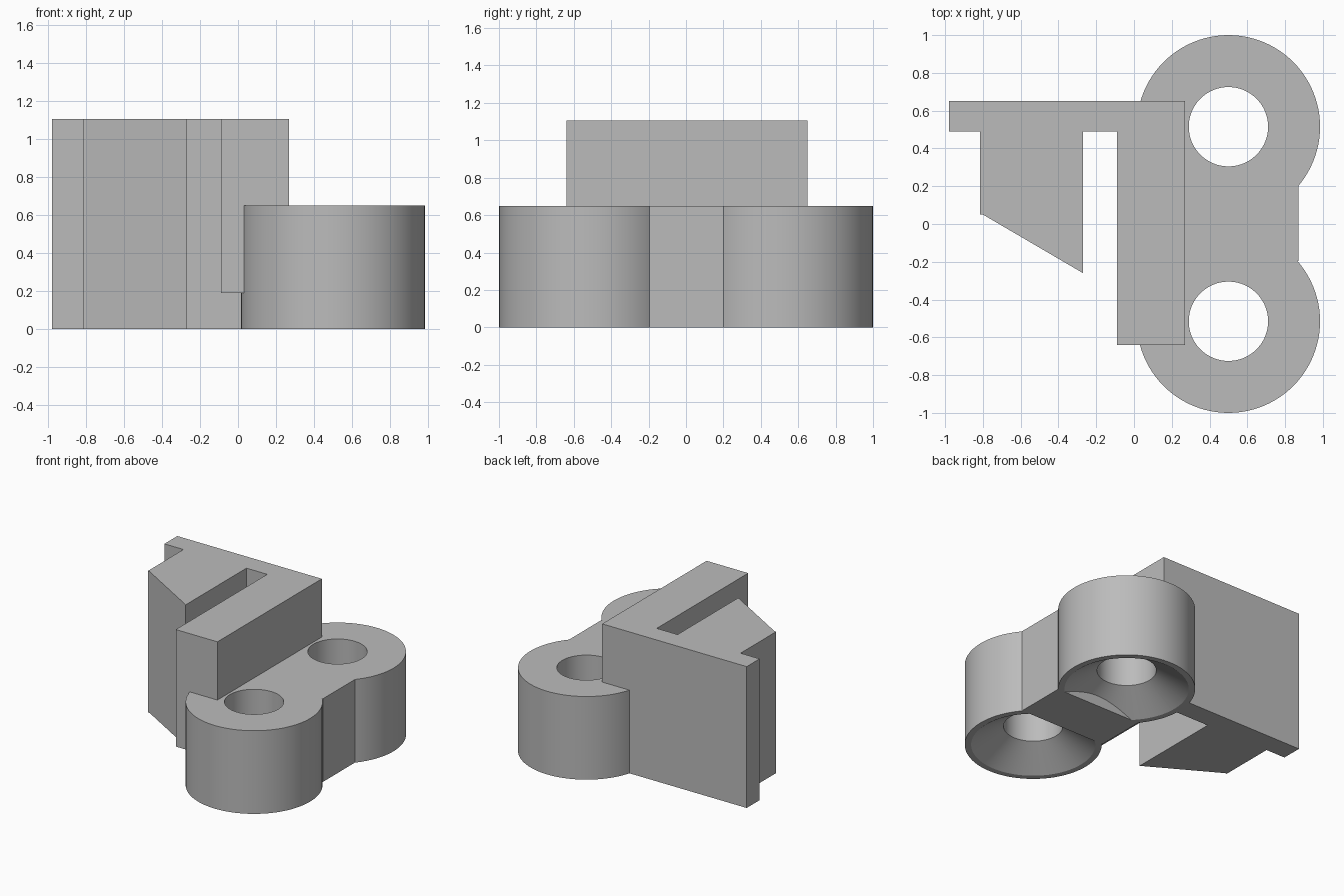
import bpy, bmesh, math

cube = bpy.data.objects.get("Cube")
if cube:
    bpy.data.objects.remove(cube, do_unlink=True)

# One plain grey for the whole part
grey = bpy.data.materials.new("plain_grey")
grey.use_nodes = True
grey.diffuse_color = (0.5, 0.5, 0.5, 1)
grey.node_tree.nodes["Principled BSDF"].inputs["Base Color"].default_value = (0.5, 0.5, 0.5, 1)

LUG_X, LUG_Y, LUG_R, LUG_H = 0.5, 0.515, 0.485, 0.65
SEGMENTS = 96


def finish(name, bm):
    bmesh.ops.recalc_face_normals(bm, faces=bm.faces)
    mesh = bpy.data.meshes.new(name)
    bm.to_mesh(mesh)
    bm.free()
    mesh.materials.append(grey)
    obj = bpy.data.objects.new(name, mesh)
    bpy.context.collection.objects.link(obj)
    return obj


def prism(name, outline, z0, z1):
    """Extrude a plan outline between two heights."""
    bm = bmesh.new()
    face = bm.faces.new([bm.verts.new((x, y, z0)) for x, y in outline])
    top = bmesh.ops.extrude_face_region(bm, geom=[face])["geom"]
    bmesh.ops.translate(bm, vec=(0, 0, z1 - z0),
                        verts=[v for v in top if isinstance(v, bmesh.types.BMVert)])
    return finish(name, bm)


def box(name, x0, x1, y0, y1, z0, z1):
    return prism(name, [(x0, y0), (x1, y0), (x1, y1), (x0, y1)], z0, z1)


def turned(name, profile, cx, cy):
    """Stack of rings from (radius, height) pairs, capped at both ends."""
    bm = bmesh.new()
    rings = []
    for r, z in profile:
        angles = [2 * math.pi * i / SEGMENTS for i in range(SEGMENTS)]
        rings.append([bm.verts.new((cx + r * math.cos(a), cy + r * math.sin(a), z))
                      for a in angles])
    for low, high in zip(rings, rings[1:]):
        for i in range(SEGMENTS):
            j = (i + 1) % SEGMENTS
            bm.faces.new((low[i], low[j], high[j], high[i]))
    bm.faces.new(rings[0][::-1])
    bm.faces.new(rings[-1])
    return finish(name, bm)


def combine(target, tool, operation):
    mod = target.modifiers.new(operation.lower(), "BOOLEAN")
    mod.operation, mod.solver, mod.object = operation, "EXACT", tool
    bpy.context.view_layer.objects.active = target
    bpy.ops.object.modifier_apply(modifier=mod.name)
    bpy.data.objects.remove(tool, do_unlink=True)


# Tall bracket: back plate, tapered finger, slot and long arm
bracket = prism("clamp_bracket", [
    (-0.98, 0.65), (-0.98, 0.49), (-0.815, 0.49), (-0.815, 0.05), (-0.80, 0.05),
    (-0.27, -0.26), (-0.27, 0.49), (-0.09, 0.49), (-0.09, -0.64), (0.27, -0.64),
    (0.27, 0.65)], 0, 1.105)

# The arm stops short of the floor
combine(bracket, box("arm_undercut", -0.12, 0.4, -0.8, 0.49, -0.1, 0.19), "DIFFERENCE")

# Two round lugs, then their bores with a countersink underneath
for side in (-1, 1):
    lug = turned("lug", [(LUG_R, 0), (LUG_R, LUG_H)], LUG_X, side * LUG_Y)
    combine(bracket, lug, "UNION")
for side in (-1, 1):
    bore = turned("bore", [(0.486, -0.03), (0.21, 0.15), (0.21, 0.8)],
                  LUG_X, side * LUG_Y)
    combine(bracket, bore, "DIFFERENCE")

# Web joining the lugs, reaching slightly into both countersinks
combine(bracket, box("web", 0.13, 0.87, -0.195, 0.2, 0, LUG_H), "UNION")

# Smooth round walls, sharp edges elsewhere
bpy.ops.object.select_all(action="DESELECT")
bracket.select_set(True)
bpy.context.view_layer.objects.active = bracket
bpy.ops.object.shade_smooth_by_angle(angle=math.radians(25))
